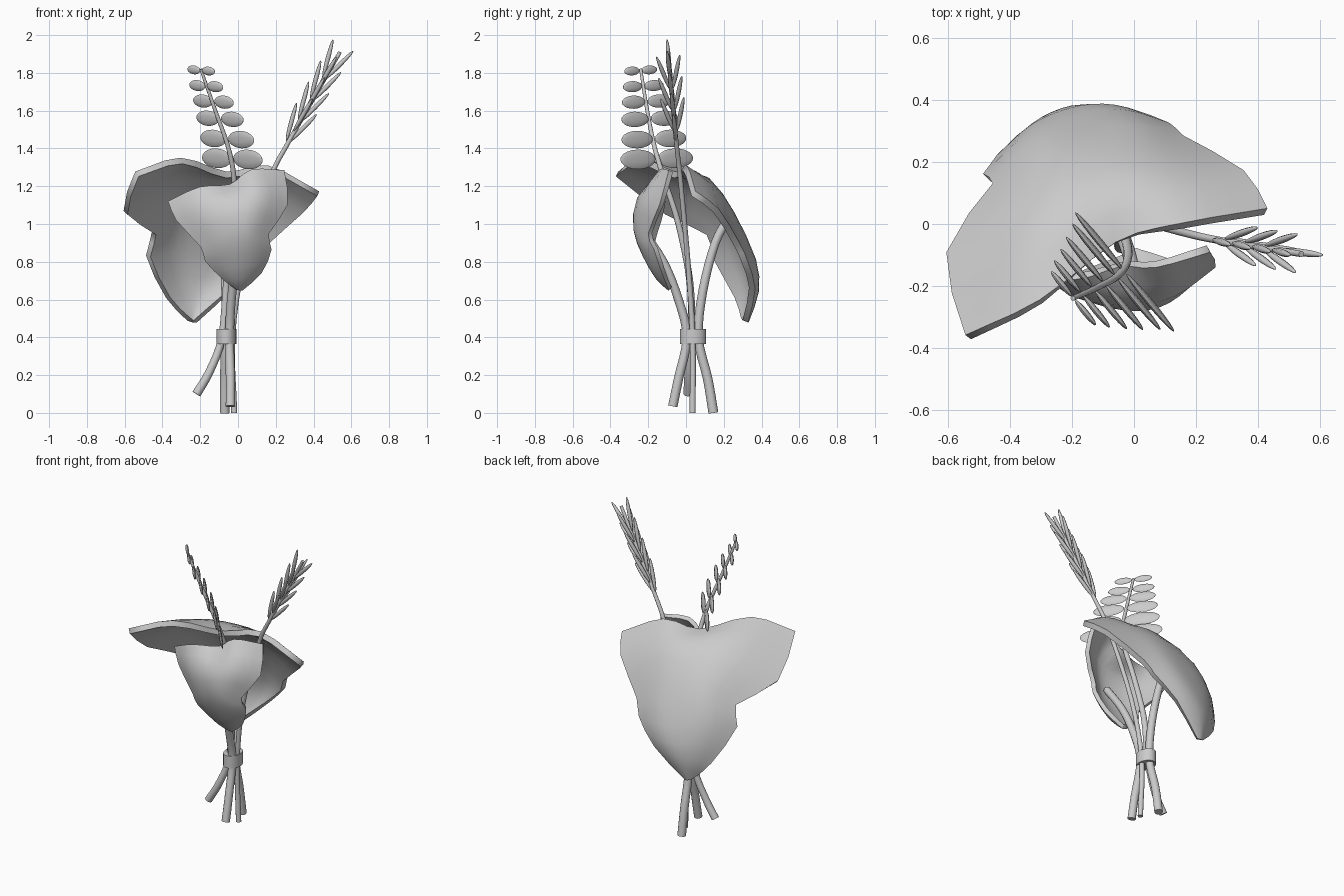
import bpy, bmesh, math
from mathutils import Vector, Matrix

if "Cube" in bpy.data.objects:
    bpy.data.objects.remove(bpy.data.objects["Cube"])


def finish(name, bm, angle=50):
    bmesh.ops.recalc_face_normals(bm, faces=bm.faces)
    me = bpy.data.meshes.new(name)
    bm.to_mesh(me)
    bm.free()
    ob = bpy.data.objects.new(name, me)
    bpy.context.collection.objects.link(ob)
    bpy.ops.object.select_all(action='DESELECT')
    ob.select_set(True)
    bpy.context.view_layer.objects.active = ob
    bpy.ops.object.shade_smooth_by_angle(angle=math.radians(angle))
    return ob


def smooth_path(pts, n):
    """Interpolating spline through the points."""
    p = [Vector(q) for q in pts]
    p = [2 * p[0] - p[1]] + p + [2 * p[-1] - p[-2]]
    out = []
    for i in range(1, len(p) - 2):
        a, b, c, d = p[i - 1:i + 3]
        for k in range(n):
            t = k / n
            out.append(0.5 * (2 * b + (c - a) * t + (2 * a - 5 * b + 4 * c - d) * t * t
                              + (3 * b - a - 3 * c + d) * t ** 3))
    return out + [p[-2]]


def leaf(name, rows, thickness):
    rows = [smooth_path(r, 3) for r in rows]
    cols = [smooth_path(c, 2) for c in zip(*rows)]
    bm = bmesh.new()
    v = [[bm.verts.new(p) for p in c] for c in cols]
    for i in range(len(v) - 1):
        for j in range(len(v[0]) - 1):
            bm.faces.new((v[i][j], v[i + 1][j], v[i + 1][j + 1], v[i][j + 1]))
    # sharp rim so the cut edge of the leaf reads crisply
    for e in bm.edges:
        if e.is_boundary:
            e.smooth = False
    ob = finish(name, bm)
    mod = ob.modifiers.new("thickness", 'SOLIDIFY')
    mod.thickness = thickness
    mod.offset = 0
    mod.use_even_offset = True


def stem(name, pts, r0, r1, sides=12):
    path = smooth_path(pts, 4)
    bm = bmesh.new()
    rings = []
    for i, p in enumerate(path):
        t = (path[min(i + 1, len(path) - 1)] - path[max(i - 1, 0)]).normalized()
        u = t.cross(Vector((0, 1, 0))).normalized()
        w = t.cross(u)
        r = r0 + (r1 - r0) * i / (len(path) - 1)
        rings.append([bm.verts.new(p + r * (math.cos(a) * u + math.sin(a) * w))
                      for a in (2 * math.pi * k / sides for k in range(sides))])
    for a, b in zip(rings, rings[1:]):
        for k in range(sides):
            m = (k + 1) % sides
            bm.faces.new((a[k], a[m], b[m], b[k]))
    bm.faces.new(rings[0])
    bm.faces.new(rings[-1])
    return finish(name, bm)


def blade(bm, a, b, up, width, thick, segments=10):
    """Flattened ellipsoid from a to b."""
    x = Vector(b) - Vector(a)
    length = x.length
    x.normalize()
    z = (up - x * up.dot(x)).normalized()
    y = z.cross(x)
    m = Matrix((x * length / 2, y * thick / 2, z * width / 2)).transposed().to_4x4()
    m.translation = (Vector(a) + Vector(b)) / 2
    r = bmesh.ops.create_uvsphere(bm, u_segments=segments, v_segments=10, radius=1)
    for v in r['verts']:
        v.co = m @ Vector((v.co.z, v.co.x, v.co.y))


# Large drooping back leaf
leaf("back_leaf", [
    [(-.535, -.365, 1.265), (-.3, -.25, 1.335), (-.06, -.06, 1.26), (.16, -.005, 1.295), (.425, .04, 1.16)],
    [(-.595, -.1, 1.06), (-.33, -.01, 1.24), (-.08, .1, 1.235), (.13, .12, 1.2), (.35, .16, 1.07)],
    [(-.445, .12, .95), (-.29, .19, 1.07), (-.1, .24, 1.05), (.05, .24, 1.04), (.155, .27, .89)],
    [(-.475, .15, .83), (-.33, .28, .85), (-.15, .345, .81), (-.02, .35, .81), (.11, .31, .8)],
    [(-.37, .27, .61), (-.29, .33, .63), (-.2, .365, .64), (-.11, .365, .645), (-.03, .35, .66)],
    [(-.26, .305, .495), (-.25, .31, .49), (-.24, .315, .485), (-.23, .315, .485), (-.22, .315, .49)]], .034)

# Smaller front leaf
leaf("front_leaf", [
    [(-.365, -.12, 1.12), (-.2, -.17, 1.19), (-.04, -.13, 1.2), (.07, -.13, 1.28), (.24, -.08, 1.28)],
    [(-.32, -.14, 1.02), (-.17, -.23, 1.08), (0, -.25, 1.12), (.13, -.22, 1.15), (.255, -.13, 1.1)],
    [(-.19, -.18, .88), (-.1, -.24, .93), (.01, -.265, .97), (.08, -.25, .97), (.155, -.19, .95)],
    [(-.17, -.16, .81), (-.08, -.205, .83), (.02, -.22, .84), (.1, -.205, .86), (.17, -.16, .87)],
    [(-.07, -.12, .71), (-.03, -.14, .71), (.02, -.15, .72), (.07, -.14, .73), (.12, -.12, .75)],
    [(0, -.085, .66), (.005, -.085, .66), (.01, -.085, .657), (.015, -.085, .657), (.02, -.085, .66)]], .026)

# Stems gathered by the band
stem("back_leaf_stem", [(-.07, .145, 0), (-.07, .115, .18), (-.065, .065, .4), (-.065, .09, .65),
                        (-.08, .155, .9), (-.1, .235, 1.05)], .026, .022)
stem("front_leaf_stem", [(-.04, -.07, .035), (-.04, -.04, .18), (-.045, .005, .4), (-.035, -.04, .6),
                         (-.01, -.12, .8), (.01, -.24, .98)], .025, .022)
stem("fern_stem", [(-.22, .01, .1), (-.15, .015, .22), (-.085, .03, .4), (-.06, .02, .7), (-.03, -.04, 1.0),
                   (-.02, -.11, 1.22), (-.05, -.165, 1.4), (-.12, -.205, 1.6), (-.197, -.24, 1.82)], .024, .008)
stem("grain_stem", [(-.02, .035, 0), (-.03, .035, .4), (.03, .01, .8), (.17, -.03, 1.24), (.26, -.05, 1.42),
                    (.38, -.07, 1.63), (.54, -.097, 1.91)], .016, .01)

# Elliptical binding band
bm = bmesh.new()
bmesh.ops.create_cone(bm, cap_ends=True, segments=24, radius1=1, radius2=1, depth=.08,
                      matrix=Matrix.Translation((-.062, .037, .405)) @ Matrix.Diagonal((.053, .069, 1, 1)))
finish("band", bm)

# Paired fern leaflets, shrinking towards the tip
bm = bmesh.new()
d = Vector((.64, -.77, 0))
up = Vector((-.08, -.07, 1))
joints = [(-.03, -.155, 1.345), (-.057, -.17, 1.45), (-.095, -.192, 1.557),
          (-.13, -.21, 1.648), (-.168, -.226, 1.73), (-.195, -.24, 1.813)]
for i, j in enumerate(joints):
    j = Vector(j)
    size = 1 - .55 * i / 5
    for s in (1, -1):
        blade(bm, j + d * s * .008, j + d * s * .25 * size + Vector((0, 0, -.006 * s)), up, .105 * size, .02)
finish("fern_leaflets", bm)

# Grain spindles in alternating crossed pairs
bm = bmesh.new()
a0, a1 = Vector((.262, -.05, 1.435)), Vector((.455, -.083, 1.77))
axis = (a1 - a0).normalized()
side = axis.cross(Vector((0, 1, 0))).normalized()
across = axis.cross(side)
for i in range(7):
    p = a0.lerp(a1, i / 6)
    k = side if i % 2 == 0 else across
    for s in (1, -1):
        out = k * s
        blade(bm, p + out * .008, p + axis * .205 + out * .062, out, .024, .024, 8)
finish("grain_spindles", bm)
